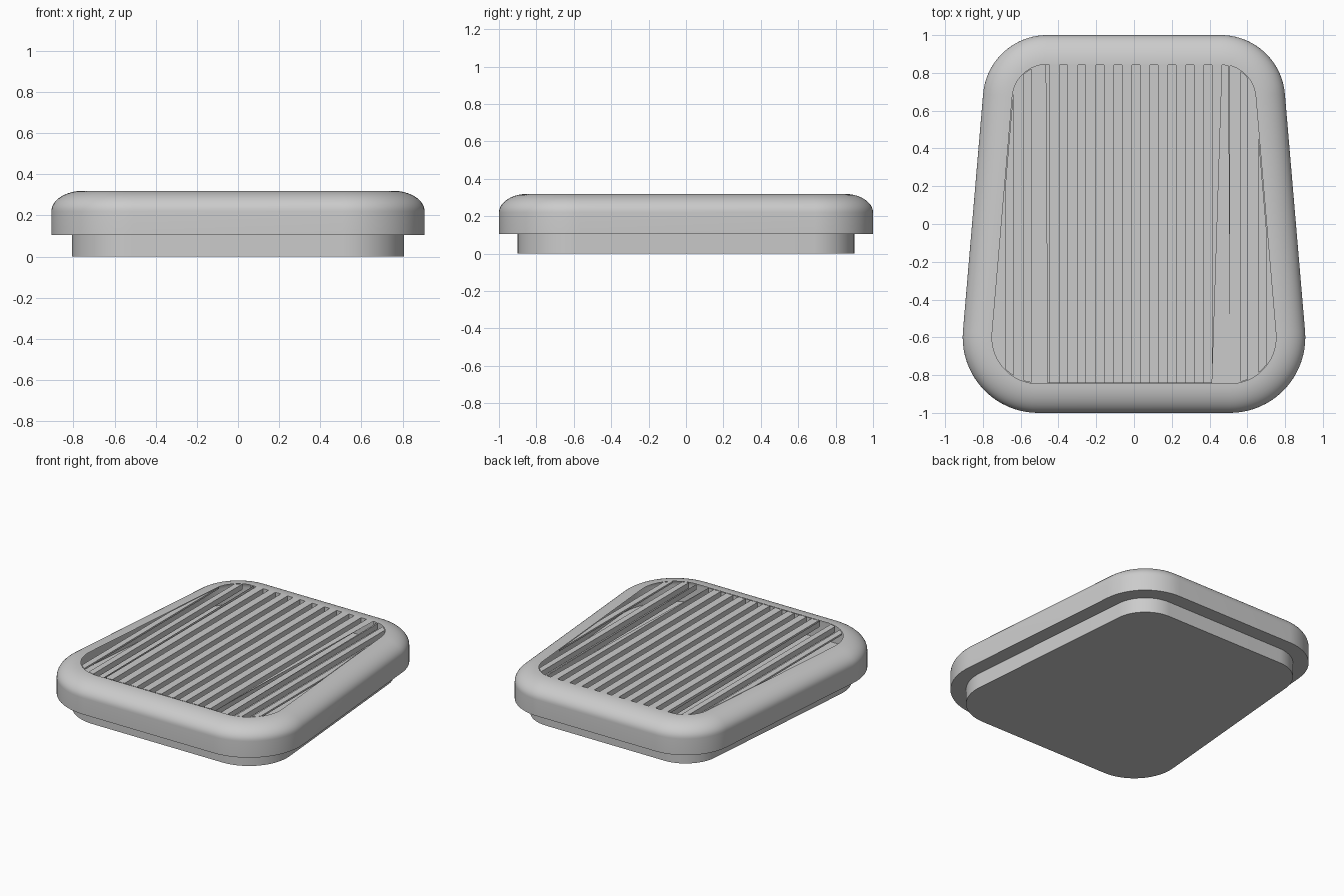
import bpy, bmesh, math

if "Cube" in bpy.data.objects:
    bpy.data.objects.remove(bpy.data.objects["Cube"])

COLOUR = (0.6, 0.6, 0.6, 1)
grey = bpy.data.materials.new("light grey")
grey.use_nodes = True
grey.diffuse_color = COLOUR
grey.node_tree.nodes["Principled BSDF"].inputs["Base Color"].default_value = COLOUR

FRONT = (0.507, -0.60, 0.40)   # corner centre x, y, radius
BACK = (0.46, 0.66, 0.34)
TILT = 0.085                   # direction of the tapered side's normal
BASE_TOP, TOP = 0.105, 0.32
RIM_W, RIM_H = 0.155, 0.10


def half_outline(inset, n=20):
    """Right half of the tapered rounded outline, front to back."""
    pts = []
    for (cx, cy, r), a0, a1 in ((FRONT, -math.pi / 2, TILT), (BACK, TILT, math.pi / 2)):
        for i in range(n + 1):
            a = a0 + (a1 - a0) * i / n
            pts.append((cx + (r - inset) * math.cos(a), cy + (r - inset) * math.sin(a)))
    return pts


def outline(inset):
    half = half_outline(inset)
    return half + [(-x, y) for x, y in reversed(half)]


def loft(bm, rings):
    """Walls through a list of (points, z), with a flat bottom; returns all loops."""
    loops = [[bm.verts.new((x, y, z)) for x, y in pts] for pts, z in rings]
    n = len(loops[0])
    for a, b in zip(loops, loops[1:]):
        for i in range(n):
            j = (i + 1) % n
            bm.faces.new((a[i], a[j], b[j], b[i]))
    bm.faces.new(list(reversed(loops[0])))
    return loops


def loop_edges(bm, loop):
    return [bm.edges.get((a, b)) for a, b in zip(loop, loop[1:] + loop[:1])]


def finish(name, bm):
    bmesh.ops.recalc_face_normals(bm, faces=bm.faces)
    mesh = bpy.data.meshes.new(name)
    bm.to_mesh(mesh)
    bm.free()
    mesh.materials.append(grey)
    obj = bpy.data.objects.new(name, mesh)
    bpy.context.collection.objects.link(obj)
    bpy.ops.object.select_all(action='DESELECT')
    obj.select_set(True)
    bpy.context.view_layer.objects.active = obj
    bpy.ops.object.shade_smooth_by_angle(angle=math.radians(30))


# Base block under the pad
bm = bmesh.new()
bm.faces.new(loft(bm, [(outline(0.1), 0), (outline(0.1), BASE_TOP)])[-1])
finish("base_block", bm)

# Pad body with a softly rounded upper rim
bm = bmesh.new()
rings = [(outline(0), BASE_TOP)]
for i in range(13):
    t = math.pi / 2 * i / 12
    rings.append((outline(RIM_W * (1 - math.cos(t))), TOP - RIM_H * (1 - math.sin(t))))
top_edges = loop_edges(bm, loft(bm, rings)[-1])

# Lengthwise grooves, trimmed to the flat area inside the rim
edge = half_outline(RIM_W + 0.003)


def limits(x):
    """Front and back y of the flat area at x."""
    x = abs(x)
    ys = []
    for (x0, y0), (x1, y1) in zip(edge, edge[1:]):
        if min(x0, x1) <= x < max(x0, x1):
            ys.append(y0 + (y1 - y0) * (x - x0) / (x1 - x0))
    return (min(ys), max(ys)) if ys else (edge[0][1], edge[-1][1])


COUNT, PITCH, WIDTH = 15, 0.0956, 0.042
for k in range(COUNT):
    start = -0.68 + k * PITCH
    xs = [start + WIDTH * i / 4 for i in range(5)]
    shape = [(x, limits(x)[0]) for x in xs] + [(x, limits(x)[1]) for x in reversed(xs)]
    depth = 0.012 if k in (0, COUNT - 1) else 0.04
    top_edges += loop_edges(bm, loft(bm, [(shape, TOP - depth), (shape, TOP)])[-1])

# Flat top surface around the groove openings
bmesh.ops.triangle_fill(bm, edges=top_edges, use_beauty=True, normal=(0, 0, 1))
finish("pad", bm)
